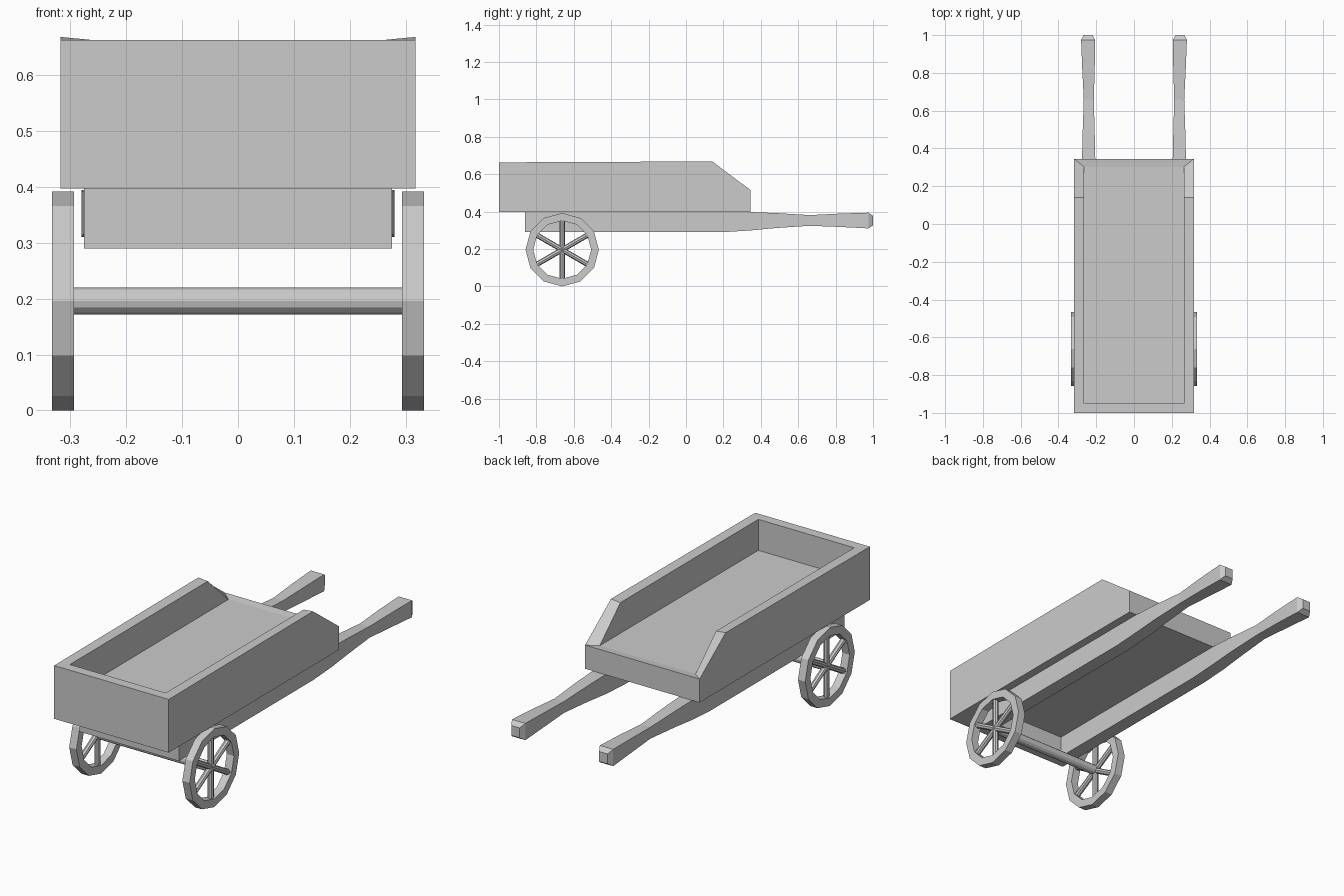
import bpy, bmesh
from math import pi, sin, cos
from mathutils import Matrix, Vector

if "Cube" in bpy.data.objects:
    bpy.data.objects.remove(bpy.data.objects["Cube"])


def finish(name, bm):
    bmesh.ops.recalc_face_normals(bm, faces=bm.faces)
    me = bpy.data.meshes.new(name)
    bm.to_mesh(me)
    bm.free()
    ob = bpy.data.objects.new(name, me)
    bpy.context.collection.objects.link(ob)
    return ob


def loft(bm, rings, closed=False):
    """Skin a list of equal-length vertex rings."""
    rs = [[bm.verts.new(p) for p in r] for r in rings]
    n = len(rs[0])
    pairs = list(zip(rs, rs[1:] + rs[:1])) if closed else list(zip(rs, rs[1:]))
    for a, b in pairs:
        for i in range(n):
            j = (i + 1) % n
            bm.faces.new((a[i], a[j], b[j], b[i]))
    if not closed:
        bm.faces.new(rs[0])
        bm.faces.new(rs[-1])


def rod(bm, center, axis, length, radius, sides):
    rot = Vector((0, 0, 1)).rotation_difference(Vector(axis)).to_matrix().to_4x4()
    bmesh.ops.create_cone(bm, cap_ends=True, segments=sides, radius1=radius, radius2=radius,
                          depth=length, matrix=Matrix.Translation(center) @ rot)


# Tray: one closed shell, outer (0-4) and inner (5-8) side outlines in y, z
outer = [(-1, .397), (.345, .397), (.345, .515), (.14, .668), (-1, .663)]
inner = [(-.95, .508), (.303, .51), (.14, .663), (-.95, .663)]
bm = bmesh.new()
sides = []
for s in (-1, 1):
    v = [bm.verts.new((s * .317, y, z)) for y, z in outer]
    v += [bm.verts.new((s * .265, y, z)) for y, z in inner]
    for f in ((0, 1, 2, 3, 4), (4, 3, 7, 8), (3, 2, 6, 7), (5, 6, 7, 8)):
        bm.faces.new([v[i] for i in f])
    sides.append(v)
L, R = sides
# bottom, back, back rim, floor, front inside, front rim, front outside
loop = [0, 1, 2, 6, 5, 8, 4]
for a, b in zip(loop, loop[1:] + loop[:1]):
    bm.faces.new((L[a], L[b], R[b], R[a]))
finish("tray", bm)

# Rails tapering into handles: y, inner x, outer x, bottom z, top z
sections = [(-.86, .205, .275, .29, .397), (.2, .205, .275, .29, .397),
            (.345, .205, .275, .299, .397), (.48, .208, .272, .312, .392),
            (.66, .213, .266, .324, .381), (.82, .208, .274, .318, .389),
            (.975, .206, .28, .31, .394), (1.0, .22, .266, .327, .377)]
for s, side in ((-1, "left"), (1, "right")):
    bm = bmesh.new()
    loft(bm, [[(s * a, y, b), (s * c, y, b), (s * c, y, t), (s * a, y, t)]
              for y, a, c, b, t in sections])
    finish(side + "_rail_handle", bm)

# Cross beam joining the rails at the front
bm = bmesh.new()
loft(bm, [[(x, -.86, .29), (x, -.79, .29), (x, -.79, .397), (x, -.86, .397)]
          for x in (-.205, .205)])
finish("cross_beam", bm)

# Axle
hub_y, hub_z = -.662, .196
bm = bmesh.new()
rod(bm, (0, hub_y, hub_z), (1, 0, 0), .6, .024, 12)
finish("axle", bm)

# Wheels: twelve-sided rim with three crossing spoke bars
for s, side in ((-1, "left"), (1, "right")):
    bm = bmesh.new()
    rings = []
    for k in range(12):
        a = k * pi / 6
        rings.append([(s * x, hub_y + r * sin(a), hub_z + r * cos(a))
                      for x, r in ((.293, .196), (.333, .196), (.333, .155), (.293, .155))])
    loft(bm, rings, closed=True)
    for k in range(3):
        a = k * pi / 3
        rod(bm, (s * .313, hub_y, hub_z), (0, sin(a), cos(a)), .325, .014, 8)
    finish(side + "_wheel", bm)
